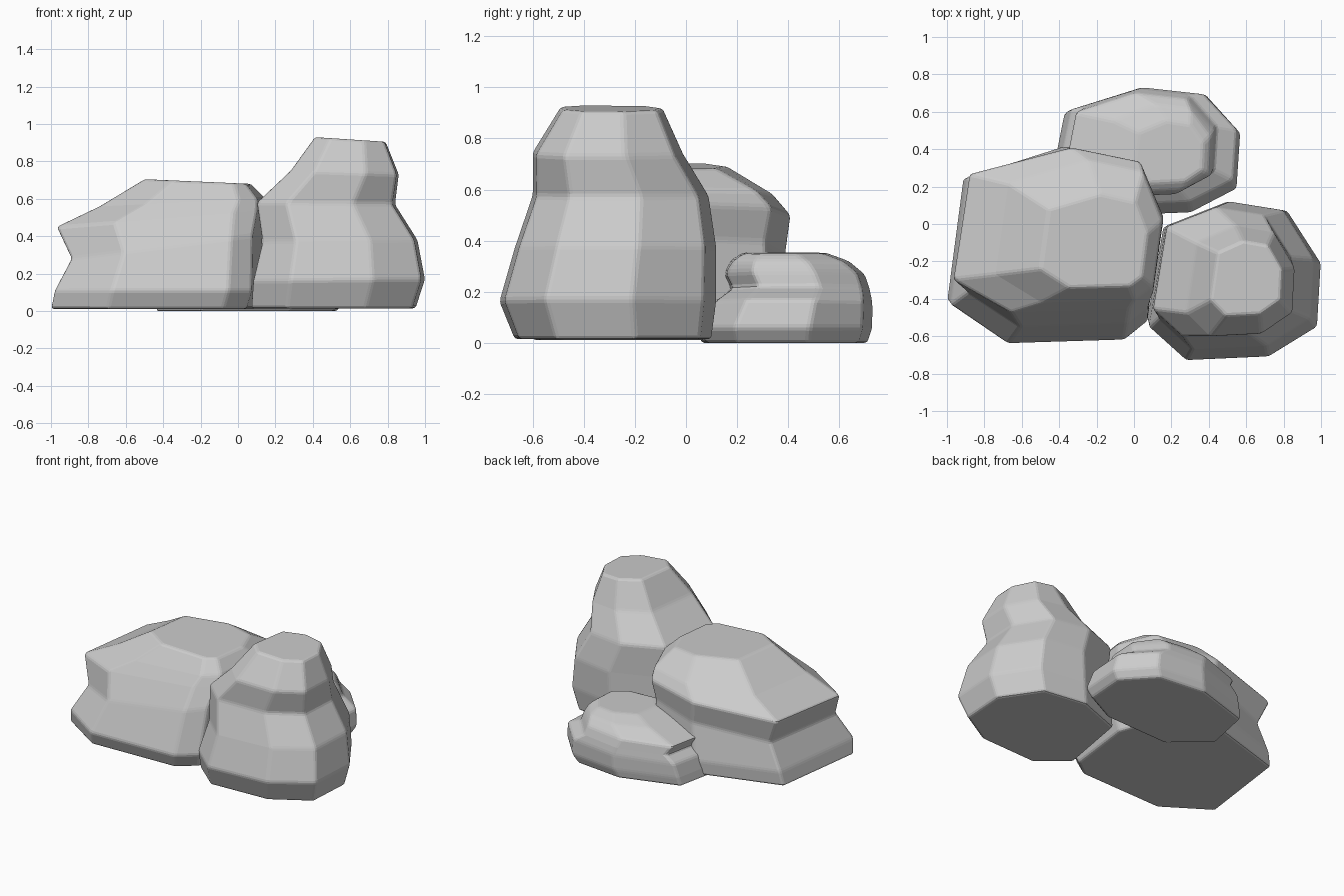
import bpy, bmesh

if "Cube" in bpy.data.objects:
    bpy.data.objects.remove(bpy.data.objects["Cube"])


def rock(name, outline, rings):
    """Loft an outline through rings: (z left, z right, x min, x max, y min, y max)."""
    xs, ys = [p[0] for p in outline], [p[1] for p in outline]
    norm = [((x - min(xs)) / (max(xs) - min(xs)), (y - min(ys)) / (max(ys) - min(ys)))
            for x, y in outline]
    bm = bmesh.new()
    loops = []
    for zl, zr, x0, x1, y0, y1 in rings:
        loops.append([bm.verts.new((x0 + u * (x1 - x0), y0 + v * (y1 - y0), zl + u * (zr - zl)))
                      for u, v in norm])
    n = len(outline)
    for a, b in zip(loops, loops[1:]):
        for i in range(n):
            j = (i + 1) % n
            bm.faces.new((a[i], a[j], b[j], b[i]))
    bm.faces.new(loops[0][::-1])
    bm.faces.new(loops[-1])
    bmesh.ops.recalc_face_normals(bm, faces=bm.faces[:])
    mesh = bpy.data.meshes.new(name)
    bm.to_mesh(mesh)
    bm.free()
    obj = bpy.data.objects.new(name, mesh)
    bpy.context.collection.objects.link(obj)
    # Softly worn edges between flat facets
    bevel = obj.modifiers.new("worn_edges", 'BEVEL')
    bevel.width = 0.014
    bevel.segments = 2
    bevel.limit_method = 'ANGLE'
    bevel.angle_limit = 0.14


# Wide left boulder with an undercut shelf
rock("wide_boulder",
     [(-1, -.43), (-.68, -.64), (-.03, -.62), (.10, -.52),
      (.16, -.03), (.03, .33), (-.35, .42), (-.91, .25)],
     [(.012, .012, -1.0, .10, -.60, .40),
      (.11, .11, -.98, .13, -.64, .42),
      (.28, .41, -.89, .13, -.55, .39),
      (.45, .54, -.97, .16, -.47, .41),
      (.56, .60, -.74, .15, -.42, .34),
      (.705, .68, -.50, .07, -.34, .16)])

# Tall right boulder
rock("tall_boulder",
     [(.08, -.54), (.28, -.72), (.72, -.70), (.98, -.54),
      (1.0, -.20), (.82, .08), (.50, .13), (.17, .0)],
     [(.015, .015, .07, .95, -.67, .10),
      (.16, .17, .08, 1.0, -.73, .12),
      (.37, .38, .13, .96, -.67, .12),
      (.58, .57, .10, .84, -.60, .09),
      (.75, .73, .28, .86, -.60, -.01),
      (.93, .905, .41, .79, -.49, -.09)])

# Low rear boulder
rock("low_boulder",
     [(-.45, .25), (-.20, .03), (.30, .05), (.55, .18),
      (.57, .48), (.38, .69), (.03, .73), (-.38, .60)],
     [(0, 0, -.44, .53, .06, .71),
      (.06, .06, -.43, .57, .04, .73),
      (.15, .17, -.40, .55, .10, .73),
      (.20, .22, -.33, .44, .17, .72),
      (.26, .28, -.37, .43, .14, .70),
      (.32, .32, -.15, .41, .17, .64),
      (.355, .35, .0, .37, .22, .55)])
